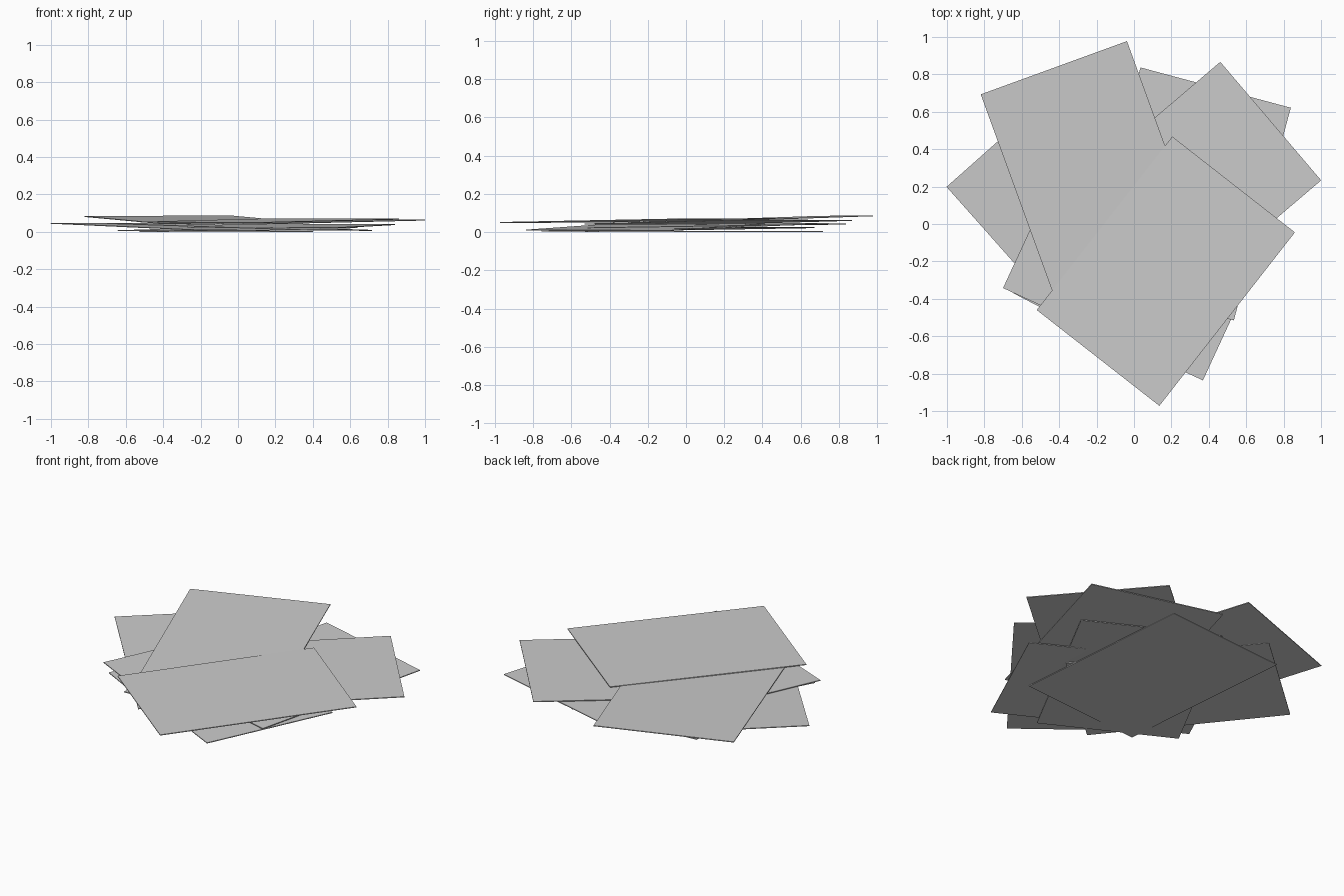
import bpy
from math import sin, cos, radians

if "Cube" in bpy.data.objects:
    bpy.data.objects.remove(bpy.data.objects["Cube"])

WIDTH, LENGTH, THICK = 0.832, 1.177, 0.005


def sheet(name, x, y, angle, z, rise_w, rise_l):
    """Thin paper sheet from one corner: heading of its short edge, then the
    height gained along the short and the long edge."""
    a = radians(angle)
    verts = []
    for dz in (-THICK / 2, THICK / 2):
        for u, v in ((0, 0), (1, 0), (1, 1), (0, 1)):
            verts.append((x + u * WIDTH * cos(a) - v * LENGTH * sin(a),
                          y + u * WIDTH * sin(a) + v * LENGTH * cos(a),
                          z + u * rise_w + v * rise_l + dz))
    faces = [(3, 2, 1, 0), (4, 5, 6, 7)]
    faces += [(i, (i + 1) % 4, (i + 1) % 4 + 4, i + 4) for i in range(4)]
    mesh = bpy.data.meshes.new(name)
    mesh.from_pydata(verts, [], faces)
    obj = bpy.data.objects.new(name, mesh)
    bpy.context.collection.objects.link(obj)


# Loose pile of paper, listed from the floor up
pile = [
    (-0.427, -0.528, 4.9, 0.003, 0, 0),
    (-0.645, -0.370, -27.6, 0.006, 0, 0.017),
    (-0.380, 0.751, -138.4, 0.046, 0, -0.036),
    (-0.351, 0.413, -114.8, 0.043, 0.002, -0.035),
    (-0.270, -0.300, -15.0, 0.025, -0.003, 0.017),
    (-0.435, 0.104, -49.6, 0.040, 0.002, 0.021),
    (-0.417, -0.413, 20.0, 0.045, 0.003, 0.037),
    (-0.520, -0.460, -38.0, 0.052, -0.002, 0.018),
]
for i, spec in enumerate(pile, 1):
    sheet(f"paper_sheet_{i}", *spec)
